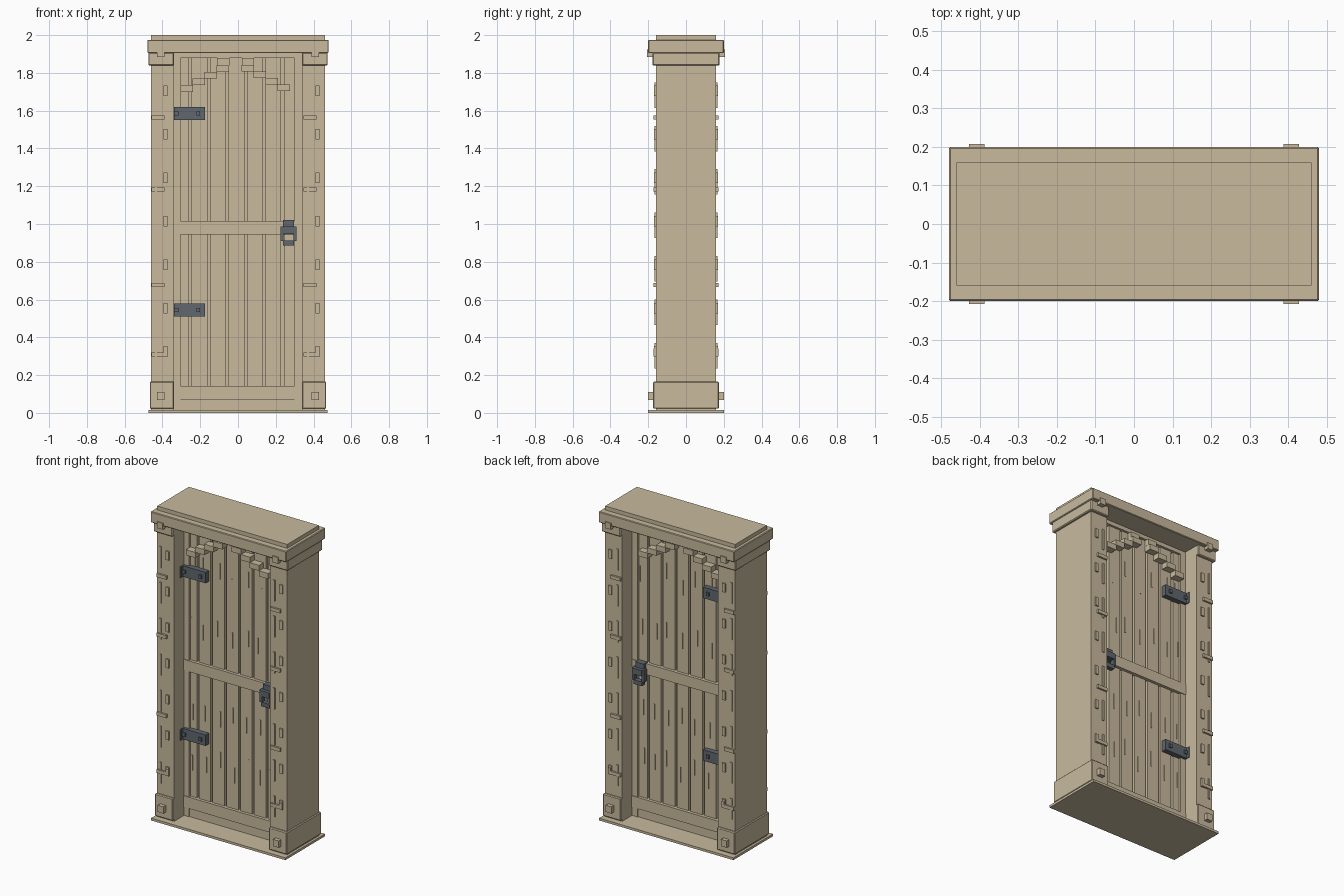
import bpy
import bmesh
import random
from mathutils import Matrix, Vector

random.seed(4)
cube = bpy.data.objects.get("Cube")
if cube:
    bpy.data.objects.remove(cube, do_unlink=True)


def material(name, rgb):
    m = bpy.data.materials.new(name)
    m.use_nodes = True
    m.diffuse_color = (*rgb, 1)
    m.node_tree.nodes["Principled BSDF"].inputs["Base Color"].default_value = (*rgb, 1)
    return m


wood = material("pale wood", (0.58, 0.49, 0.34))
iron = material("dark iron", (0.117, 0.136, 0.156))


def build(name, boxes, mat=wood, bevel=0):
    """One object from boxes given as (x0, x1, y0, y1, z0, z1)."""
    bm = bmesh.new()
    for x0, x1, y0, y1, z0, z1 in boxes:
        centre = Vector((x0 + x1, y0 + y1, z0 + z1)) / 2
        size = (x1 - x0, y1 - y0, z1 - z0)
        bmesh.ops.create_cube(bm, size=1, matrix=Matrix.Translation(centre) @ Matrix.Diagonal((*size, 1)))
    mesh = bpy.data.meshes.new(name)
    bm.to_mesh(mesh)
    bm.free()
    mesh.materials.append(mat)
    ob = bpy.data.objects.new(name, mesh)
    bpy.context.collection.objects.link(ob)
    if bevel:
        mod = ob.modifiers.new("edge bevel", "BEVEL")
        mod.width = bevel
        mod.segments = 1
    return ob


def through(x0, x1, y, z0, z1):
    """Box running from -y to y."""
    return (x0, x1, -y, y, z0, z1)


def both(x0, x1, y0, y1, z0, z1):
    """Pair of boxes on the front and the back."""
    return [(x0, x1, -y1, -y0, z0, z1), (x0, x1, y0, y1, z0, z1)]


# Base and crown
build("floor_plate", [through(-0.475, 0.475, 0.2, 0, 0.015)])
build("crown_slab", [through(-0.48, 0.48, 0.2, 1.905, 1.975)], bevel=0.004)
build("crown_top", [through(-0.46, 0.46, 0.16, 1.97, 2.0)])

# Posts with plinths, capitals and square studs
for side, s in (("left", 1), ("right", -1)):
    def span(a, b):
        return sorted((s * a, s * b))
    build(side + "_post", [through(*span(0.34, 0.46), 0.16, 0.01, 1.95)])
    build(side + "_plinth", [through(*span(0.34, 0.467), 0.175, 0.022, 0.165)], bevel=0.005)
    build(side + "_capital", [through(*span(0.34, 0.475), 0.178, 1.84, 1.908)], bevel=0.005)
    studs = both(*span(0.388, 0.428), 0.17, 0.2, 0.067, 0.11)
    studs += both(*span(0.388, 0.428), 0.17, 0.207, 1.885, 1.925)
    build(side + "_studs", studs)

# Raised chips and bars on the post faces
for side, shift in (("right", 0), ("left", 0.804)):
    chips = []
    for i in range(7):
        z = 1.705 - i * 0.23
        chips += both(-0.394 + shift, -0.372 + shift, 0.155, 0.169, z - 0.028, z + 0.028)
        chips += both(-0.44 + shift, -0.428 + shift, 0.155, 0.166, z - 0.09, z + 0.045)
    for z in (1.563, 1.183, 0.677, 0.31):
        chips += both(-0.458 + shift, -0.388 + shift, 0.155, 0.172, z - 0.011, z + 0.011)
    chips += both(-0.39 + shift, -0.372 + shift, 0.155, 0.172, 0.299, 0.34)
    build(side + "_post_chips", chips)

# Door frame
build("door_jambs", [through(-0.345, -0.305, 0.06, 0.015, 1.9), through(0.3, 0.345, 0.06, 0.015, 1.9)])
build("door_header", [through(-0.34, 0.34, 0.06, 1.88, 1.92)])
build("door_rails", [through(-0.34, 0.335, 0.064, 0.945, 1.015),
                     through(-0.34, 0.34, 0.064, 0.07, 0.143),
                     through(-0.34, 0.34, 0.055, 0.01, 0.075)])

# Planks with narrow grooves over a thin core
build("door_core", [through(-0.32, 0.32, 0.026, 0.02, 1.9)])
edges = [-0.35] + [-0.252 + i * 0.0975 for i in range(6)] + [0.35]
planks, grain = [], []
for x0, x1 in zip(edges, edges[1:]):
    a, b = max(x0 + 0.007, -0.31), min(x1 - 0.007, 0.31)
    planks.append(through(a, b, 0.045, 0.02, 1.89))
    for base in (0.3, 0.62, 1.15, 1.5):
        x = a + (b - a) * random.uniform(0.25, 0.75)
        z = base + random.uniform(0, 0.1)
        grain += both(x - 0.003, x + 0.003, 0.04, 0.049, z, z + 0.1)
build("door_planks", planks)
build("plank_grain", grain)

# Stepped arch blocks
steps = []
for i in range(4):
    z = 1.70 + i * 0.035
    xl, xr = -0.305 + i * 0.064, 0.21 - i * 0.064
    steps += both(xl, xl + 0.066, 0.04, 0.09, z, z + 0.035)
    steps += both(xr, xr + 0.066, 0.04, 0.09, z + 0.003, z + 0.038)
for x in (-0.11, 0.02):
    steps += both(x, x + 0.064, 0.04, 0.075, 1.84, 1.88)
build("arch_steps", steps)

# Hinges with rivets
for name, z in (("upper", 1.585), ("lower", 0.545)):
    parts = both(-0.35, -0.175, 0.04, 0.078, z - 0.035, z + 0.035)
    parts += both(-0.35, -0.335, 0.06, 0.1, z - 0.035, z + 0.035)
    for x in (-0.325, -0.21):
        parts += both(x - 0.01, x + 0.01, 0.07, 0.086, z - 0.011, z + 0.011)
    build(name + "_hinge", parts, iron)

# Handle: mounting block and square pull ring
build("handle_mount", both(0.237, 0.297, 0.05, 0.088, 0.945, 1.02), iron)
ring = both(0.225, 0.242, 0.075, 0.105, 0.91, 0.987)
ring += both(0.293, 0.31, 0.075, 0.105, 0.91, 0.987)
ring += both(0.238, 0.297, 0.075, 0.105, 0.885, 0.912)
ring += both(0.238, 0.297, 0.08, 0.11, 0.95, 0.987)
build("handle_ring", ring, iron)
